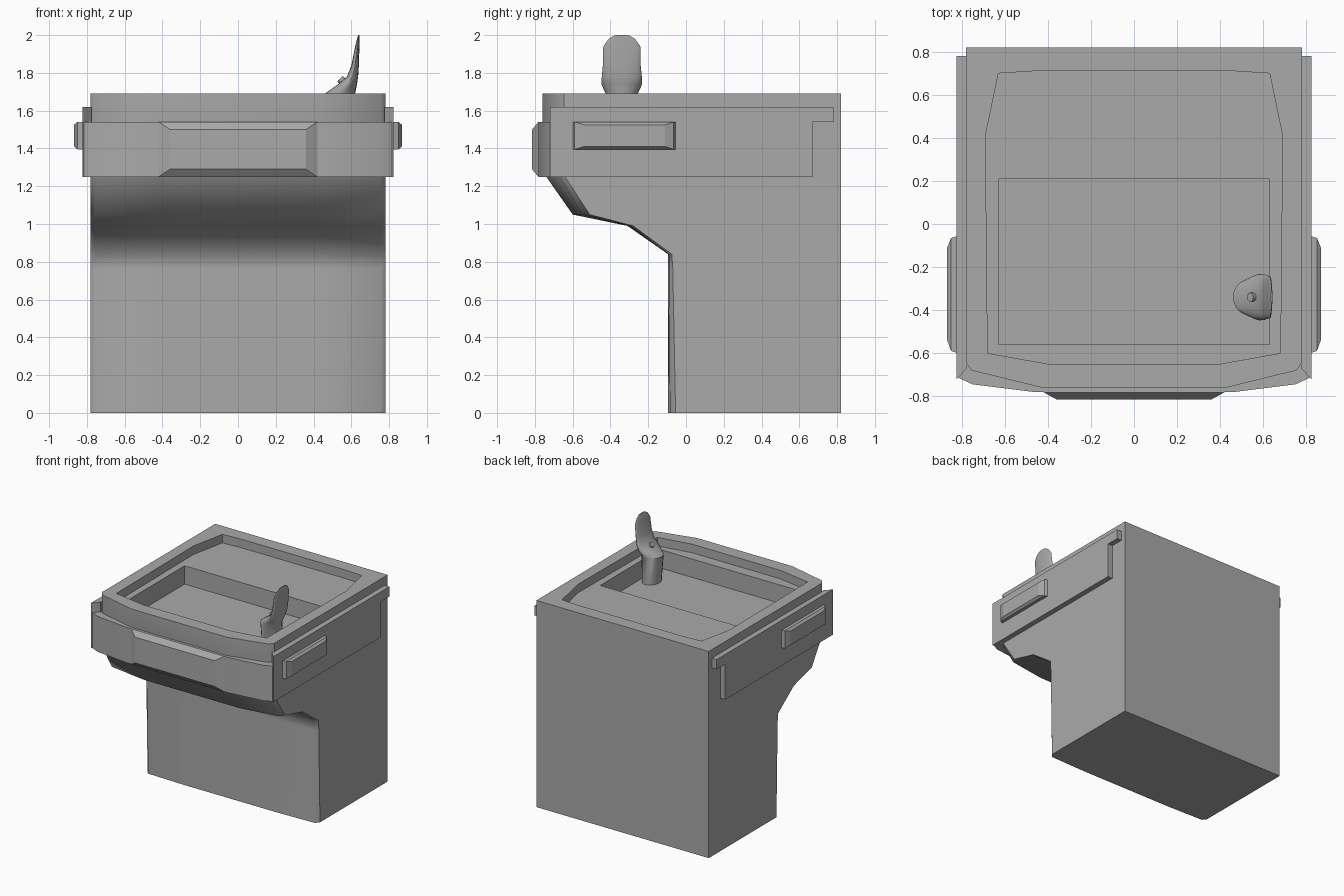
import bpy, bmesh, math

if "Cube" in bpy.data.objects:
    bpy.data.objects.remove(bpy.data.objects["Cube"], do_unlink=True)

GREY = (0.4, 0.4, 0.4, 1)
metal = bpy.data.materials.new("grey metal")
metal.use_nodes = True
metal.diffuse_color = GREY
metal.node_tree.nodes["Principled BSDF"].inputs["Base Color"].default_value = GREY


def loft(name, rings, smooth=None):
    """Closed solid through rings holding the same number of points."""
    bm = bmesh.new()
    loops = [[bm.verts.new(p) for p in ring] for ring in rings]
    n = len(loops[0])
    for a, b in zip(loops, loops[1:]):
        for i in range(n):
            j = (i + 1) % n
            bm.faces.new((a[i], a[j], b[j], b[i]))
    bm.faces.new(loops[0][::-1])
    bm.faces.new(loops[-1])
    bmesh.ops.recalc_face_normals(bm, faces=bm.faces)
    mesh = bpy.data.meshes.new(name)
    bm.to_mesh(mesh)
    bm.free()
    mesh.materials.append(metal)
    obj = bpy.data.objects.new(name, mesh)
    bpy.context.collection.objects.link(obj)
    if smooth:
        shade(obj, smooth)
    return obj


def shade(obj, degrees):
    bpy.ops.object.select_all(action='DESELECT')
    obj.select_set(True)
    bpy.context.view_layer.objects.active = obj
    bpy.ops.object.shade_smooth_by_angle(angle=math.radians(degrees))


def symmetric(half):
    """Complete a half outline across x = 0."""
    return half + [(-x, y) for x, y in reversed(half)]


def prism(name, outline, z0, z1, smooth=None):
    return loft(name, [[(x, y, z) for x, y in outline] for z in (z0, z1)], smooth)


def cut(obj, cutter):
    cutter.hide_render = True
    mod = obj.modifiers.new("cut", 'BOOLEAN')
    mod.operation = 'DIFFERENCE'
    mod.solver = 'EXACT'
    mod.object = cutter
    bpy.context.view_layer.objects.active = obj
    bpy.ops.object.modifier_apply(modifier=mod.name)
    bpy.data.objects.remove(cutter, do_unlink=True)


# Cabinet: front line, height, and setback of the rounded corner per level
levels = [(-0.095, 0, 0.01, 0.04), (-0.095, 0.76, 0.005, 0.025),
          (-0.095, 0.84, 0.005, 0.02), (-0.31, 0.99, 0.01, 0.03),
          (-0.6, 1.05, 0.05, 0.09), (-0.74, 1.25, 0.07, 0.1),
          (-0.76, 1.29, 0.08, 0.115), (-0.76, 1.69, 0.08, 0.115)]
rings = []
for y, z, mid, side in levels:
    half = [(0.43, y), (0.755, y + mid), (0.78, y + side), (0.78, 0.82)]
    rings.append([(px, py, z) for px, py in symmetric(half)])
cabinet = loft("cabinet", rings)

# Shallow tray and deeper basin
tray = [(0.4, -0.65), (0.68, -0.6), (0.69, 0.41), (0.63, 0.7), (0.47, 0.71)]
cut(cabinet, prism("tray_cutter", symmetric(tray), 1.62, 1.8))
basin = [(0.63, -0.56), (0.63, 0.21)]
cut(cabinet, prism("basin_cutter", symmetric(basin), 1.47, 1.8))
for e in cabinet.data.edges:
    e.use_edge_sharp = all(abs(cabinet.data.vertices[v].co.x) > 0.775 for v in e.vertices)
bpy.ops.object.select_all(action='DESELECT')
cabinet.select_set(True)
bpy.context.view_layer.objects.active = cabinet
bpy.ops.object.shade_smooth_by_angle(angle=math.radians(60), keep_sharp_edges=True)

# Front apron
apron = [(0.47, -0.78), (0.75, -0.745), (0.815, -0.715), (0.822, -0.65), (0.77, -0.62)]
prism("front_apron", symmetric(apron), 1.25, 1.54, 25)

# Side panels with a rear hook strip, and push bars
panel = [(-0.72, 1.25), (0.67, 1.25), (0.67, 1.54), (0.78, 1.54), (0.78, 1.62), (-0.72, 1.62)]


def rect(a0, a1, b0, b1):
    return [(a0, b0), (a1, b0), (a1, b1), (a0, b1)]


for s, side in ((1, "left"), (-1, "right")):
    loft(side + "_panel", [[(s * x, y + (0.05 if x < 0.8 and y < -0.7 else 0), z)
                            for y, z in panel] for x in (0.775, 0.824)])
    outer = [(0.82, rect(-0.6, -0.055, 1.395, 1.54)),
             (0.85, rect(-0.59, -0.065, 1.395, 1.54)),
             (0.868, rect(-0.54, -0.11, 1.41, 1.525))]
    loft(side + "_push_bar", [[(s * x, y, z) for y, z in r] for x, r in outer])

# Front push bar
bar = [(-0.77, rect(-0.42, 0.42, 1.25, 1.54)), (-0.782, rect(-0.42, 0.42, 1.25, 1.54)),
       (-0.815, rect(-0.36, 0.36, 1.29, 1.5))]
loft("front_push_bar", [[(x, y, z) for x, z in r] for y, r in bar])

# Spout: neck widening into a thin upright guard
sections = [(1.47, 0.48, 0.615, 0.085), (1.69, 0.46, 0.62, 0.085),
            (1.74, 0.53, 0.63, 0.108), (1.78, 0.577, 0.636, 0.106),
            (1.84, 0.6, 0.64, 0.1), (1.94, 0.62, 0.643, 0.098),
            (1.98, 0.63, 0.643, 0.07), (2.0, 0.637, 0.643, 0.035)]
COUNT = 20
rings = []
for z, x0, x1, hy in sections:
    ring = []
    for i in range(COUNT):
        a = 2 * math.pi * i / COUNT
        ring.append(((x0 + x1) / 2 + (x1 - x0) / 2 * math.cos(a), -0.34 + hy * math.sin(a), z))
    rings.append(ring)
loft("spout", rings, 40)

# Nozzle, leaning out of the guard
rings = []
for x, z in ((0.57, 1.74), (0.54, 1.77)):
    ring = []
    for i in range(12):
        a = math.pi * i / 6
        d = 0.021 * math.cos(a)
        ring.append((x + d * 0.7, -0.34 + 0.021 * math.sin(a), z + d * 0.7))
    rings.append(ring)
loft("nozzle", rings, 40)
